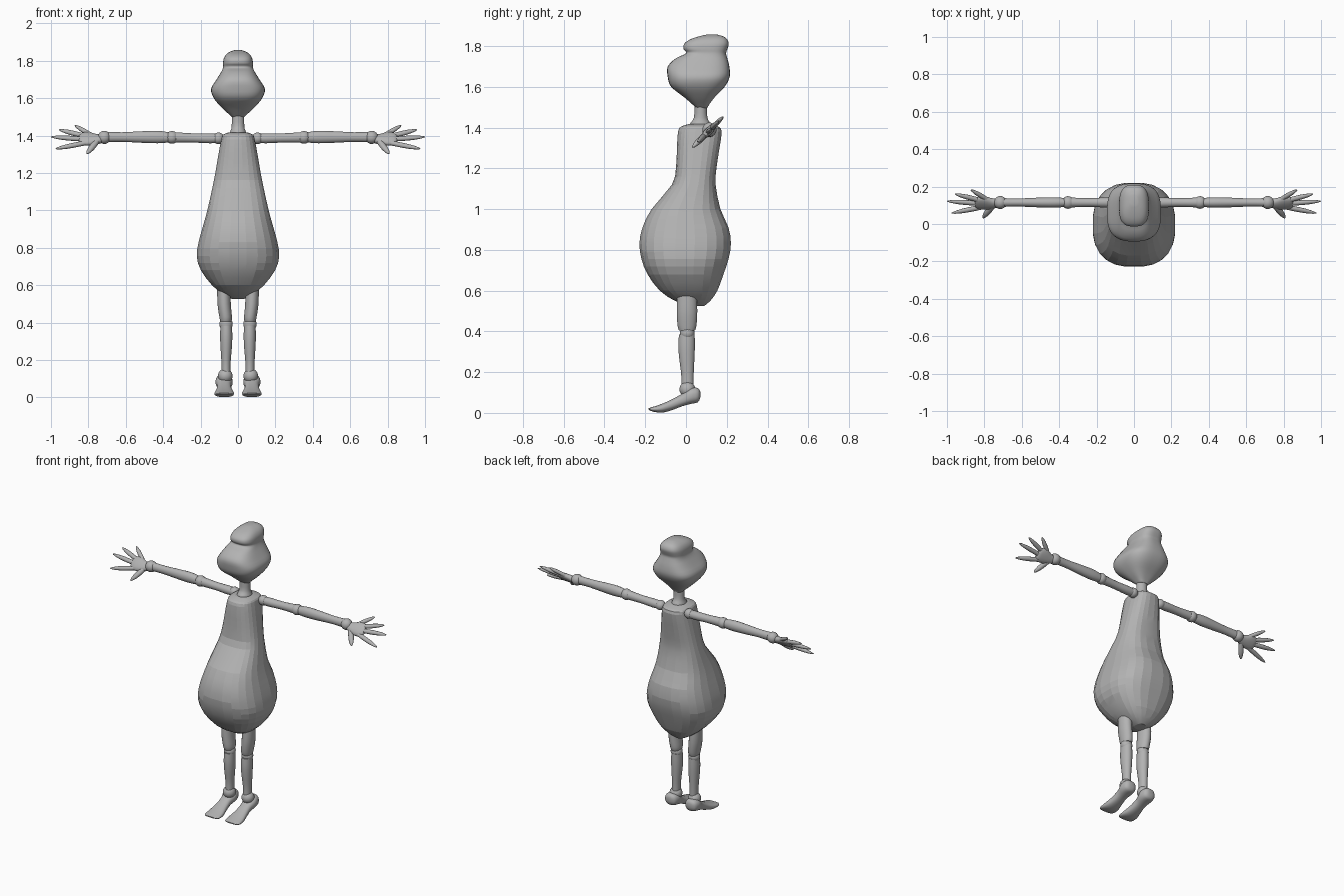
import bpy, bmesh, math
from mathutils import Matrix, Vector

grey = bpy.data.materials.new("plain grey")
grey.diffuse_color = (0.45, 0.45, 0.45, 1)


def finish(name, bm, mirror=False, angle=50):
    bmesh.ops.recalc_face_normals(bm, faces=bm.faces)
    me = bpy.data.meshes.new(name)
    bm.to_mesh(me)
    bm.free()
    me.shade_smooth()
    me.set_sharp_from_angle(angle=math.radians(angle))
    me.materials.append(grey)
    ob = bpy.data.objects.new(name, me)
    bpy.context.collection.objects.link(ob)
    if mirror:
        ob.modifiers.new("mirror", 'MIRROR')
    return ob


def spline(rows, steps):
    """Catmull-Rom interpolation of profile rows."""
    out = []
    for i in range(len(rows) - 1):
        a, b, c, d = (rows[max(0, min(len(rows) - 1, k))] for k in (i - 1, i, i + 1, i + 2))
        for s in range(steps):
            t = s / steps
            out.append([q + 0.5 * t * (r - p + t * (2 * p - 5 * q + 4 * r - w + t * (3 * (q - r) + w - p)))
                        for p, q, r, w in zip(a, b, c, d)])
    return out + [list(rows[-1])]


def loft(name, rows, frame=Matrix(), sides=24, power=2.0, steps=3, mirror=False, angle=50):
    """Rows are (t, centre u, centre v, radius u, radius v) along the frame's z axis."""
    bm = bmesh.new()
    rings = []
    for t, cu, cv, ru, rv in spline(rows, steps):
        ring = []
        for k in range(sides):
            a = 2 * math.pi * (k + 0.5) / sides
            c, s = math.cos(a), math.sin(a)
            u = math.copysign(abs(c) ** (2 / power), c) * max(ru, 0.002)
            v = math.copysign(abs(s) ** (2 / power), s) * max(rv, 0.002)
            ring.append(bm.verts.new(frame @ Vector((cu + u, cv + v, t))))
        rings.append(ring)
    for r0, r1 in zip(rings, rings[1:]):
        for k in range(sides):
            j = (k + 1) % sides
            bm.faces.new((r0[k], r0[j], r1[j], r1[k]))
    bm.faces.new(rings[0])
    bm.faces.new(rings[-1])
    return finish(name, bm, mirror, angle)


def ball(name, loc, r):
    bm = bmesh.new()
    bmesh.ops.create_uvsphere(bm, u_segments=20, v_segments=12, radius=r,
                              matrix=Matrix.Translation(loc))
    return finish(name, bm, True)


def upright(rows):
    """(z, front y, back y, half width) -> loft rows."""
    return [(z, 0, (f + b) / 2, w, (b - f) / 2) for z, f, b, w in rows]


# Pear-shaped body, lightly faceted
loft("body", upright([
    (0.525, 0.02, 0.09, 0.03), (0.55, -0.055, 0.12, 0.08), (0.60, -0.13, 0.155, 0.14),
    (0.68, -0.19, 0.185, 0.20), (0.755, -0.22, 0.21, 0.222), (0.83, -0.23, 0.222, 0.212),
    (0.91, -0.215, 0.21, 0.19), (1.00, -0.17, 0.17, 0.165), (1.12, -0.07, 0.146, 0.138),
    (1.20, -0.05, 0.15, 0.122), (1.30, -0.045, 0.165, 0.105), (1.38, -0.04, 0.176, 0.09),
    (1.405, -0.025, 0.16, 0.08), (1.417, 0.01, 0.12, 0.05)]),
    sides=24, power=2.6, steps=2, angle=9)

# Head with wide cheeks and a quiff that overhangs the brow
loft("head", upright([
    (1.497, 0.05, 0.105, 0.03), (1.515, 0.03, 0.115, 0.05), (1.55, -0.01, 0.142, 0.088),
    (1.60, -0.073, 0.19, 0.13), (1.65, -0.09, 0.215, 0.144), (1.70, -0.09, 0.213, 0.115),
    (1.74, -0.05, 0.203, 0.09), (1.765, 0.0, 0.197, 0.08), (1.785, -0.012, 0.203, 0.08),
    (1.81, -0.01, 0.21, 0.077), (1.832, 0.018, 0.203, 0.065), (1.847, 0.06, 0.185, 0.045),
    (1.856, 0.10, 0.155, 0.02)]),
    sides=40, power=2.9, steps=3, angle=60)

# Neck
loft("neck", [(1.39, 0, 0.07, 0.05, 0.055), (1.42, 0, 0.07, 0.042, 0.05),
              (1.45, 0, 0.072, 0.034, 0.033), (1.52, 0, 0.072, 0.034, 0.031)])

# Arms: local u = y, v = z, t = x
AY, AZ = 0.115, 1.39
arm = Matrix(((0, 0, 1, 0), (1, 0, 0, AY), (0, 1, 0, AZ), (0, 0, 0, 1)))
loft("upper_arm", [(0.09, 0, -0.005, 0.024, 0.024), (0.15, 0, -0.005, 0.027, 0.027),
                   (0.24, 0, -0.003, 0.024, 0.025), (0.345, 0, 0, 0.027, 0.029)],
     arm, 16, mirror=True)
loft("forearm", [(0.365, 0, 0, 0.024, 0.027), (0.43, 0, 0.002, 0.028, 0.034),
                 (0.52, 0, 0.002, 0.026, 0.031), (0.62, 0, 0.002, 0.022, 0.026),
                 (0.71, 0, 0.002, 0.024, 0.028)], arm, 16, mirror=True)
ball("shoulder_joint", (0.105, AY, AZ - 0.005), 0.031)
ball("elbow_joint", (0.353, AY, AZ), 0.034)
ball("wrist_joint", (0.715, AY, AZ), 0.035)

# Hand lies in a plane tilted 45 degrees: u across the palm, v its normal, t = x
h = math.sqrt(0.5)
hand = Matrix(((0, 0, 1, 0), (h, -h, 0, 0.112), (h, h, 0, 1.383), (0, 0, 0, 1)))
loft("palm", [(0.725, 0, 0, 0.022, 0.02), (0.76, -0.004, 0, 0.034, 0.02),
              (0.80, 0, 0, 0.046, 0.019), (0.835, 0, 0, 0.042, 0.016),
              (0.85, 0, 0, 0.025, 0.009)], hand, 16, 2.3, mirror=True)
for name, base, tip, r in (
        ("index_finger", (-0.030, 0.81), (-0.076, 0.975), 0.014),
        ("middle_finger", (-0.004, 0.82), (0.014, 0.999), 0.014),
        ("ring_finger", (0.020, 0.82), (0.068, 0.957), 0.014),
        ("little_finger", (0.032, 0.79), (0.100, 0.872), 0.013),
        ("thumb", (-0.020, 0.755), (-0.113, 0.808), 0.017)):
    a = hand @ Vector((base[0], 0, base[1]))
    b = hand @ Vector((tip[0], 0, tip[1]))
    d = b - a
    n = hand.to_3x3() @ Vector((0, 1, 0))
    z = d.normalized()
    rot = Matrix((n.cross(z), n, z)).transposed().to_4x4()
    L = d.length
    loft(name, [(0, 0, 0, r * 0.9, r * 0.9), (L * 0.35, 0, 0, r, r * 0.9),
                (L * 0.65, 0, 0, r * 0.9, r * 0.8), (L * 0.9, 0, 0, r * 0.55, r * 0.45),
                (L, 0, 0, r * 0.15, r * 0.12)],
         Matrix.Translation(a) @ rot, 12, steps=2, mirror=True)

# Legs
loft("thigh", [(0.405, 0.065, 0.005, 0.030, 0.040), (0.43, 0.066, 0.005, 0.034, 0.047),
               (0.50, 0.074, 0.005, 0.036, 0.051), (0.60, 0.076, 0.005, 0.036, 0.048)],
     sides=20, mirror=True)
ball("knee_joint", (0.064, 0.006, 0.392), 0.036)
loft("shin", [(0.13, 0.064, 0.007, 0.024, 0.030), (0.19, 0.064, 0.007, 0.025, 0.031),
              (0.27, 0.063, 0.004, 0.031, 0.038), (0.33, 0.063, 0.003, 0.033, 0.041),
              (0.385, 0.063, 0.004, 0.031, 0.039)], sides=20, mirror=True)
ball("ankle_joint", (0.068, 0.007, 0.115), 0.039)

# Foot: local t = y, u = x, v = z, toes splayed toward -y
foot = Matrix(((1, 0, 0, 0.074), (0, 0, 1, 0), (0, 1, 0, 0), (0, 0, 0, 1)))
loft("foot", [(y, 0, (lo + hi) / 2, w, (hi - lo) / 2) for y, lo, hi, w in (
    (0.070, 0.075, 0.105, 0.018), (0.058, 0.052, 0.122, 0.038), (0.02, 0.043, 0.122, 0.046),
    (-0.02, 0.032, 0.094, 0.037), (-0.07, 0.013, 0.066, 0.041), (-0.12, 0.001, 0.044, 0.051),
    (-0.165, 0.007, 0.029, 0.051), (-0.185, 0.017, 0.023, 0.034))],
    foot, 24, 2.4, mirror=True)
